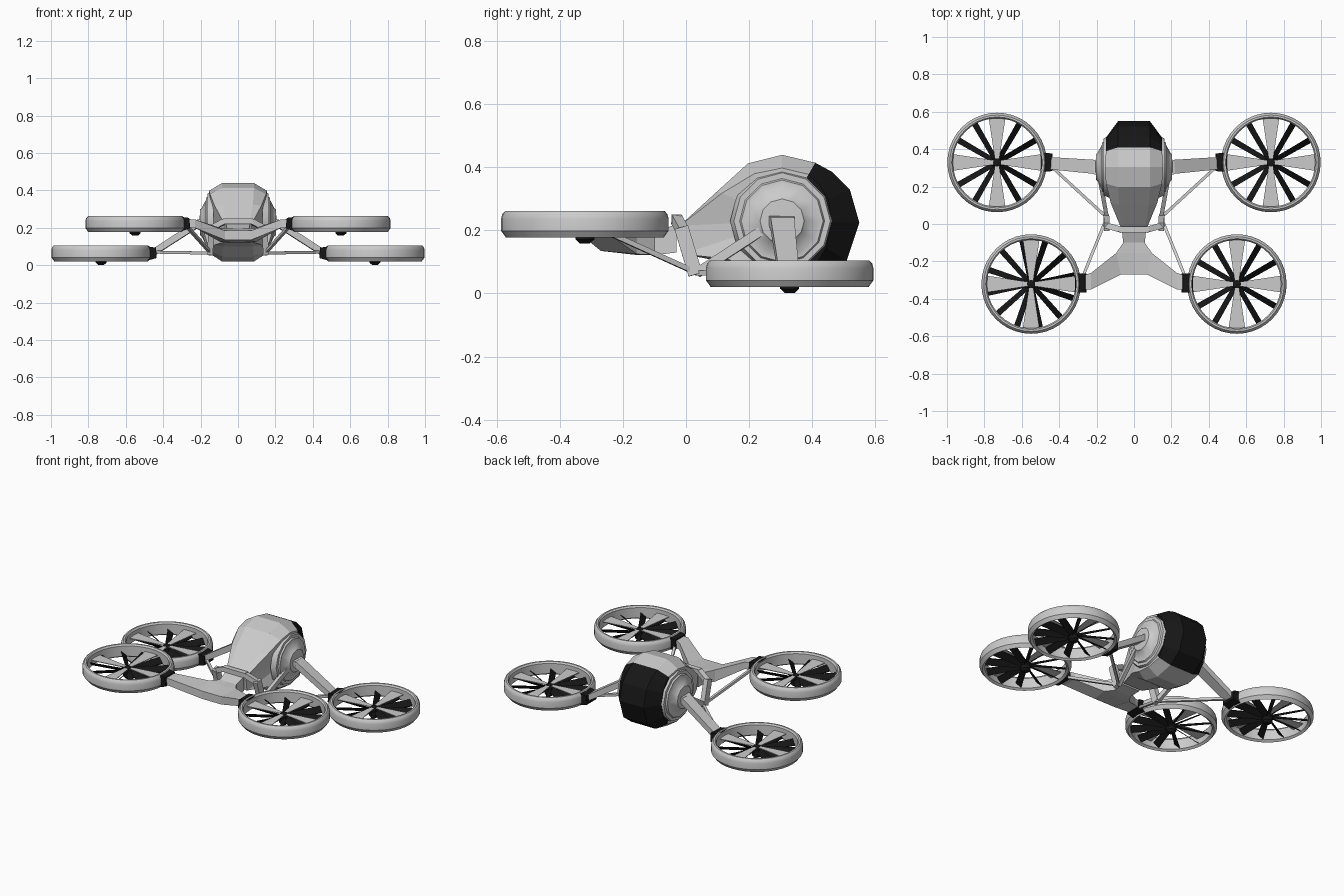
import bpy, bmesh, math
from mathutils import Vector, Matrix

if "Cube" in bpy.data.objects:
    bpy.data.objects.remove(bpy.data.objects["Cube"])

black = bpy.data.materials.new("black")
black.diffuse_color = (0.008, 0.008, 0.008, 1)
black.use_nodes = True
black.node_tree.nodes["Principled BSDF"].inputs["Base Color"].default_value = black.diffuse_color


def make(name, verts, faces, mat=None, smooth=False, mirror=False):
    me = bpy.data.meshes.new(name)
    me.from_pydata([tuple(v) for v in verts], [], faces)
    bm = bmesh.new()
    bm.from_mesh(me)
    bmesh.ops.remove_doubles(bm, verts=bm.verts, dist=1e-5)
    bmesh.ops.recalc_face_normals(bm, faces=bm.faces)
    bm.to_mesh(me)
    bm.free()
    ob = bpy.data.objects.new(name, me)
    bpy.context.collection.objects.link(ob)
    if mat:
        me.materials.append(mat)
    if mirror:
        ob.modifiers.new("mirror", 'MIRROR')
    if smooth:
        bpy.ops.object.select_all(action='DESELECT')
        ob.select_set(True)
        bpy.context.view_layer.objects.active = ob
        bpy.ops.object.shade_smooth_by_angle(angle=math.radians(32))
    return ob


def lathe(name, prof, n, place, closed=False, **kw):
    """Spin (radius, height) points about z, then place with a matrix."""
    m = len(prof)
    verts = [place @ Vector((r * math.cos(2 * math.pi * i / n), r * math.sin(2 * math.pi * i / n), h))
             for i in range(n) for r, h in prof]
    faces = [(i * m + j, (i + 1) % n * m + j, (i + 1) % n * m + (j + 1) % m, i * m + (j + 1) % m)
             for i in range(n) for j in range(m if closed else m - 1)]
    return make(name, verts, faces, **kw)


BOX = [(0, 1, 2, 3), (7, 6, 5, 4), (0, 4, 5, 1), (1, 5, 6, 2), (2, 6, 7, 3), (3, 7, 4, 0)]


def beam(name, p, q, s0, s1=None, **kw):
    """Tapered bar from p to q, with (width, depth) at each end."""
    p, q = Vector(p), Vector(q)
    d = (q - p).normalized()
    up = Vector((0, 0, 1)) if abs(d.z) < 0.9 else Vector((0, 1, 0))
    a = d.cross(up).normalized()
    b = a.cross(d)
    verts = [c + a * u * w / 2 + b * v * h / 2 for c, (w, h) in ((p, s0), (q, s1 or s0))
             for u, v in ((-1, -1), (1, -1), (1, 1), (-1, 1))]
    return make(name, verts, BOX, **kw)


# Cabin hull: profile points (y, z, inner half width, outer half width, outer shrink)
CY, CZ = 0.305, 0.23


def hull(name, pts, mat=None, fan=False):
    verts, faces = [], []
    for y, z, w, ws, k in pts:
        sy, sz = CY + (y - CY) * k, CZ + (z - CZ) * k
        verts += [(-ws, sy, sz), (-w, y, z), (w, y, z), (ws, sy, sz)]
    n = len(pts)
    verts += [(-0.155, CY, CZ), (0.155, CY, CZ)]
    for i in range(n - 1):
        for j in range(3):
            faces.append((4 * i + j, 4 * i + j + 1, 4 * i + j + 5, 4 * i + j + 4))
        faces.append((4 * i, 4 * i + 4, 4 * n))
        faces.append((4 * i + 3, 4 * i + 7, 4 * n + 1))
    make(name, verts, faces, mat=mat)


top_edge = (0.41, 0.415, 0.085, 0.15, 0.8)
low_edge = (0.43, 0.045, 0.085, 0.15, 0.8)
hull("cabin_shell", [
    top_edge, (0.305, 0.44, 0.085, 0.155, 0.8), (0.197, 0.413, 0.085, 0.15, 0.82),
    (0.1, 0.325, 0.08, 0.125, 0.93), (-0.02, 0.215, 0.06, 0.07, 1), (-0.01, 0.125, 0.06, 0.07, 1),
    (0.12, 0.1, 0.08, 0.125, 0.93), (0.2, 0.045, 0.085, 0.145, 0.84),
    (0.31, 0.02, 0.085, 0.15, 0.8), low_edge])
hull("canopy", [top_edge, (0.465, 0.385, 0.085, 0.15, 0.74), (0.52, 0.33, 0.085, 0.15, 0.68),
                (0.55, 0.225, 0.085, 0.15, 0.64), (0.51, 0.105, 0.085, 0.15, 0.68), low_edge], black)

# Stepped round side hubs
for s, side in ((1, "right"), (-1, "left")):
    place = Matrix.Translation((0, CY, CZ)) @ Matrix.Rotation(s * math.pi / 2, 4, 'Y')
    lathe("side_hub_" + side, [(0.165, 0.13), (0.153, 0.163), (0.135, 0.163), (0.13, 0.172),
                               (0.118, 0.172), (0.075, 0.195), (0.07, 0.202), (0, 0.207)],
          12, place, smooth=True)

# Y-shaped rear boom: half plan points (x, y, top, bottom)
plan = [(0, -0.03, .22, .13), (.065, -0.03, .22, .13), (.058, -0.1, .195, .122), (0, -0.1, .195, .122),
        (.095, -.155, .2, .125), (0, -.155, .19, .122), (.07, -.27, .185, .135), (0, -.27, .185, .135),
        (.23, -.262, .245, .2), (.23, -.35, .245, .2), (.275, -.275, .247, .205), (.275, -.352, .247, .205)]
quads = [(0, 1, 2, 3), (3, 2, 4, 5), (5, 4, 6, 7), (4, 8, 9, 6), (8, 10, 11, 9)]
n = len(plan)
rim = [0, 1, 2, 4, 8, 10, 11, 9, 6, 7]
make("rear_boom", [(x, y, t) for x, y, t, b in plan] + [(x, y, b) for x, y, t, b in plan],
     quads + [tuple(i + n for i in reversed(q)) for q in quads] +
     [(a, b, b + n, a + n) for a, b in zip(rim, rim[1:])], mirror=True)

# Collar around the tail and the bracing struts
foot = (0.145, 0.035, 0.065)
beam("collar_top", (-0.08, -0.03, 0.235), (0.08, -0.03, 0.235), (0.032, 0.03))
beam("collar_shoulder", (0.072, -0.03, 0.235), (0.148, -0.008, 0.195), (0.032, 0.03), mirror=True)
beam("collar_side", (0.145, -0.015, 0.21), (0.148, 0.03, 0.06), (0.03, 0.045), mirror=True)
beam("hub_strut", foot, (0.19, 0.28, 0.225), (0.022, 0.03), mirror=True)
beam("front_strut", foot, (0.445, 0.31, 0.07), (0.016, 0.016), mirror=True)
beam("rear_strut", foot, (0.275, -0.285, 0.21), (0.016, 0.016), mirror=True)

# Front arms
beam("front_arm_root", (0.15, 0.3, 0.235), (0.215, 0.305, 0.225), (0.1, 0.04), (0.075, 0.036), mirror=True)
beam("front_arm", (0.205, 0.305, 0.228), (0.45, 0.325, 0.07), (0.075, 0.036), (0.065, 0.034), mirror=True)

# Ducted rotors
DUCT = [(0.25, 0), (0.266, 0.022), (0.266, 0.06), (0.262, 0.075), (0.253, 0.085), (0.243, 0.085),
        (0.236, 0.075), (0.236, 0.01)]


def rotor(tag, x, y, z, turn):
    at = Matrix.Translation((x, y, z))
    lathe("duct_" + tag, DUCT, 40, at, closed=True, smooth=True)
    lathe("rotor_hub_" + tag, [(0, 0.055), (0.022, 0.05), (0.03, 0.035), (0.03, -0.005), (0.016, -0.018),
                               (0, -0.018)], 12, at, mat=black)
    # pitched black blades
    verts, faces = [], []
    for i in range(12):
        m = at @ Matrix.Rotation(turn + i * math.pi / 6, 4, 'Z')
        for r, w in ((0.018, 0.013), (0.237, 0.016)):
            for u, v in ((-1, -1), (1, 1)):
                for t in (-0.002, 0.002):
                    verts.append(m @ Vector((r, u * w, 0.028 + v * 0.014 + t)))
        k = 8 * i
        faces += [tuple(k + j for j in f) for f in
                  ((0, 2, 3, 1), (4, 5, 7, 6), (0, 4, 6, 2), (1, 3, 7, 5), (0, 1, 5, 4), (2, 6, 7, 3))]
    make("rotor_blades_" + tag, verts, faces, mat=black)
    # grey flared vanes
    verts, faces = [], []
    for i in range(4):
        m = at @ Matrix.Rotation(i * math.pi / 2, 4, 'Z')
        verts += [m @ Vector((r, u * w, h)) for h in (0.046, 0.05)
                  for r, w, u in ((0.02, 0.012, -1), (0.24, 0.045, -1), (0.24, 0.045, 1), (0.02, 0.012, 1))]
        faces += [tuple(8 * i + j for j in f) for f in BOX]
    make("duct_vanes_" + tag, verts, faces)


for s, side in ((1, "right"), (-1, "left")):
    rotor("front_" + side, s * 0.732, 0.329, 0.02, 0)
    rotor("rear_" + side, s * 0.55, -0.329 + 0.008, 0.177, 0 if s > 0 else 0.2)

# Black duct mounts
beam("front_mount", (0.437, 0.33, 0.066), (0.492, 0.33, 0.063), (0.095, 0.055), (0.1, 0.08), mat=black, mirror=True)
beam("rear_mount", (0.258, -0.315, 0.226), (0.31, -0.315, 0.22), (0.1, 0.055), (0.1, 0.08), mat=black, mirror=True)
